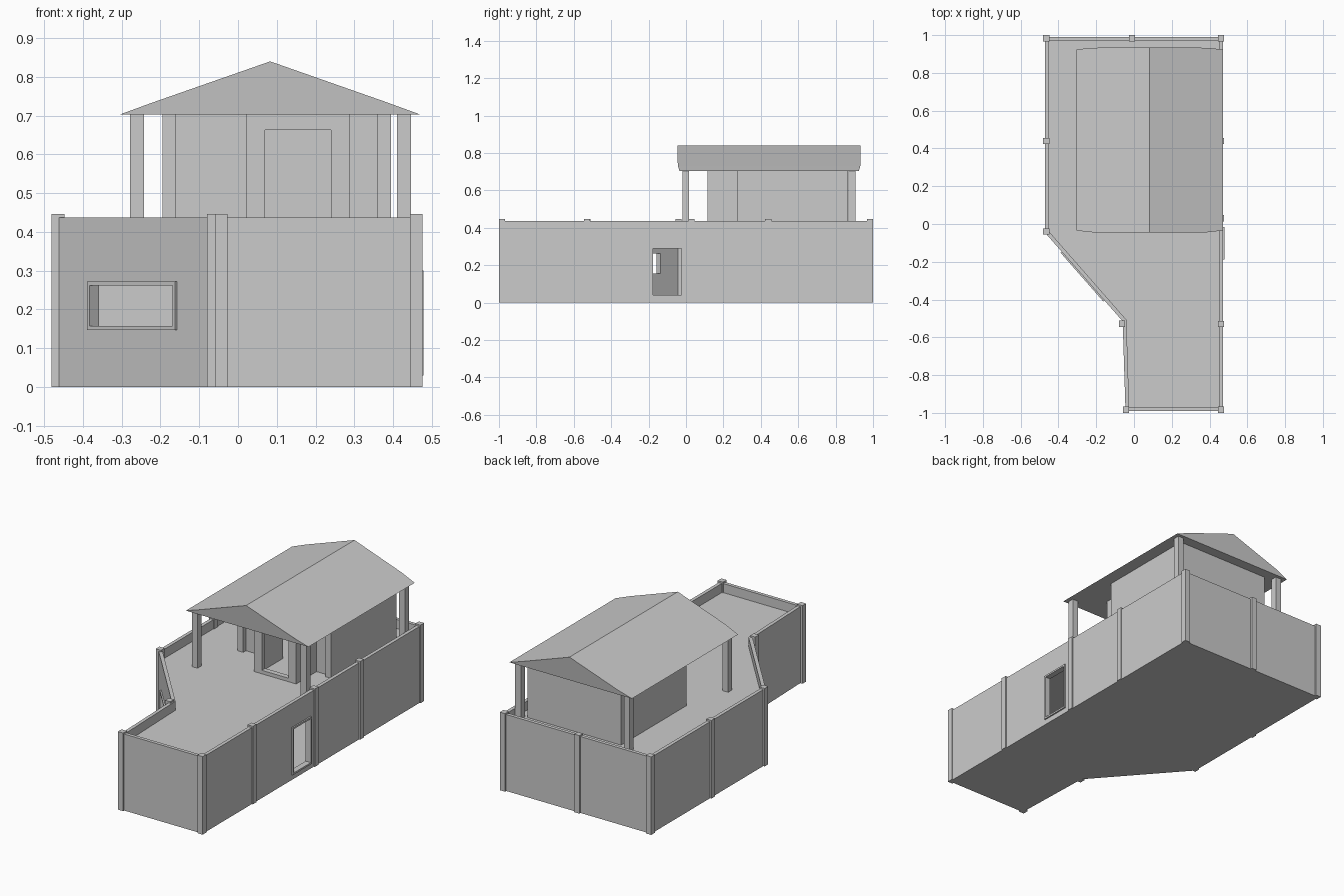
import bpy, bmesh
from mathutils import Vector, Matrix

if "Cube" in bpy.data.objects:
    bpy.data.objects.remove(bpy.data.objects["Cube"])


def mesh_object(name, bm):
    bmesh.ops.recalc_face_normals(bm, faces=bm.faces)
    me = bpy.data.meshes.new(name)
    bm.to_mesh(me)
    bm.free()
    ob = bpy.data.objects.new(name, me)
    bpy.context.collection.objects.link(ob)
    return ob


def box(name, x0, x1, y0, y1, z0, z1):
    return prism(name, [(x0, y0), (x1, y0), (x1, y1), (x0, y1)], z0, z1)


def prism(name, pts, z0, z1):
    bm = bmesh.new()
    lo = [bm.verts.new((x, y, z0)) for x, y in pts]
    hi = [bm.verts.new((x, y, z1)) for x, y in pts]
    bm.faces.new(lo)
    bm.faces.new(hi)
    for i in range(len(pts)):
        j = (i + 1) % len(pts)
        bm.faces.new((lo[i], lo[j], hi[j], hi[i]))
    return mesh_object(name, bm)


def inset(pts, t):
    """Mitred inward offset of a counter-clockwise outline."""
    out, n = [], len(pts)
    for i in range(n):
        a, b, c = (Vector(pts[k % n]) for k in (i - 1, i, i + 1))
        d, e = (b - a).normalized(), (c - b).normalized()
        n1, n2 = Vector((-d.y, d.x)), Vector((-e.y, e.x))
        out.append(tuple(b + (n1 + n2) * t / (1 + n1.dot(n2))))
    return out


def wall_ring(name, pts, t, z0, z1):
    bm = bmesh.new()
    loops = [[bm.verts.new((x, y, z)) for x, y in p]
             for p, z in ((pts, z0), (pts, z1), (inset(pts, t), z1), (inset(pts, t), z0))]
    for k in range(4):
        a, b = loops[k], loops[(k + 1) % 4]
        for i in range(len(pts)):
            j = (i + 1) % len(pts)
            bm.faces.new((a[i], a[j], b[j], b[i]))
    return mesh_object(name, bm)


def cut(ob, cutter):
    m = ob.modifiers.new("opening", 'BOOLEAN')
    m.operation, m.solver, m.object = 'DIFFERENCE', 'EXACT', cutter
    cutter.hide_render = True
    cutter.hide_viewport = True


def opening(wall, name, p, q, z0, z1, frame=True):
    """Cut a hole from p to q (plan points, outside on the right) and frame it."""
    p, q = Vector(p), Vector(q)
    u = (q - p).normalized()
    w = (q - p).length
    place = Matrix(((u.x, u.y, 0, p.x), (u.y, -u.x, 0, p.y), (0, 0, 1, 0), (0, 0, 0, 1)))

    def part(n, *dims):
        ob = box(n, *dims)
        ob.data.transform(place)
        ob.data.flip_normals()      # the placement matrix mirrors
        return ob
    cut(wall, part(name + "_cutter", 0, w, -0.08, 0.06, z0, z1))
    if frame:
        f, d0, d1 = 0.01, -0.025, 0.008
        part(name + "_jamb_a", 0, f, d0, d1, z0, z1)
        part(name + "_jamb_b", w - f, w, d0, d1, z0, z1)
        part(name + "_sill", f, w - f, d0, d1, z0, z0 + f)
        part(name + "_head", f, w - f, d0, d1, z1 - f, z1)


# Lower storey: hollow walls with floor and sunken deck
plan = [(-.472, -.045), (-.06, -.515), (-.045, -.99), (.47, -.99), (.47, .99), (-.472, .99)]
walls = wall_ring("lower_walls", plan, .02, 0, .437)
inner = inset(plan, .018)
prism("ground_floor", inner, 0, .03)
prism("roof_deck", inner, .36, .385)
opening(walls, "side_door", (.47, -.187), (.47, -.015), .03, .30)
d = (Vector(plan[1]) - Vector(plan[0]))
a, b = (Vector(plan[0]) + d * f for f in (.215, .765))
opening(walls, "window", a, b, .147, .272)

# Square pilasters along the walls
for i, (x, y) in enumerate([(-.464, .984), (-.01, .984), (.46, .984), (-.464, .44), (.46, .44),
                            (.46, .03), (.46, -.53), (.46, -.983), (-.043, -.983),
                            (-.063, -.528), (-.464, -.04)]):
    box(f"pilaster_{i}", x - .0165, x + .0165, y - .0165, y + .0165, 0, .446)

# Upper house with projecting entrance
house = [(-.195, .3), (.022, .3), (.022, .115), (.287, .115), (.287, .3),
         (.395, .3), (.395, .865), (-.195, .865)]
upper = wall_ring("upper_house", house, .03, .38, .705)
opening(upper, "entrance", (.07, .115), (.24, .115), .405, .663, frame=False)
for side, x in (("left", -.195), ("right", .36)):
    box(f"{side}_corner_pier", x, x + .035, .275, .3, .38, .705)

# Roof posts
for x in (-.26, .428):
    for y in (-.002, .888):
        box("roof_post", x - .018, x + .018, y - .018, y + .018, .38, .71)

# Gable roof: x, z and end overhang for each profile point
profile = [(-.305, .703, 0), (-.22, .734, .009), (.083, .84, .01), (.385, .734, .009), (.47, .703, 0)]
bm = bmesh.new()
front = [bm.verts.new((x, -.035 - o, z)) for x, z, o in profile]
back = [bm.verts.new((x, .924 + o, z)) for x, z, o in profile]
bm.faces.new(front)
bm.faces.new(back)
for i in range(5):
    j = (i + 1) % 5
    bm.faces.new((front[i], front[j], back[j], back[i]))
mesh_object("gable_roof", bm)
